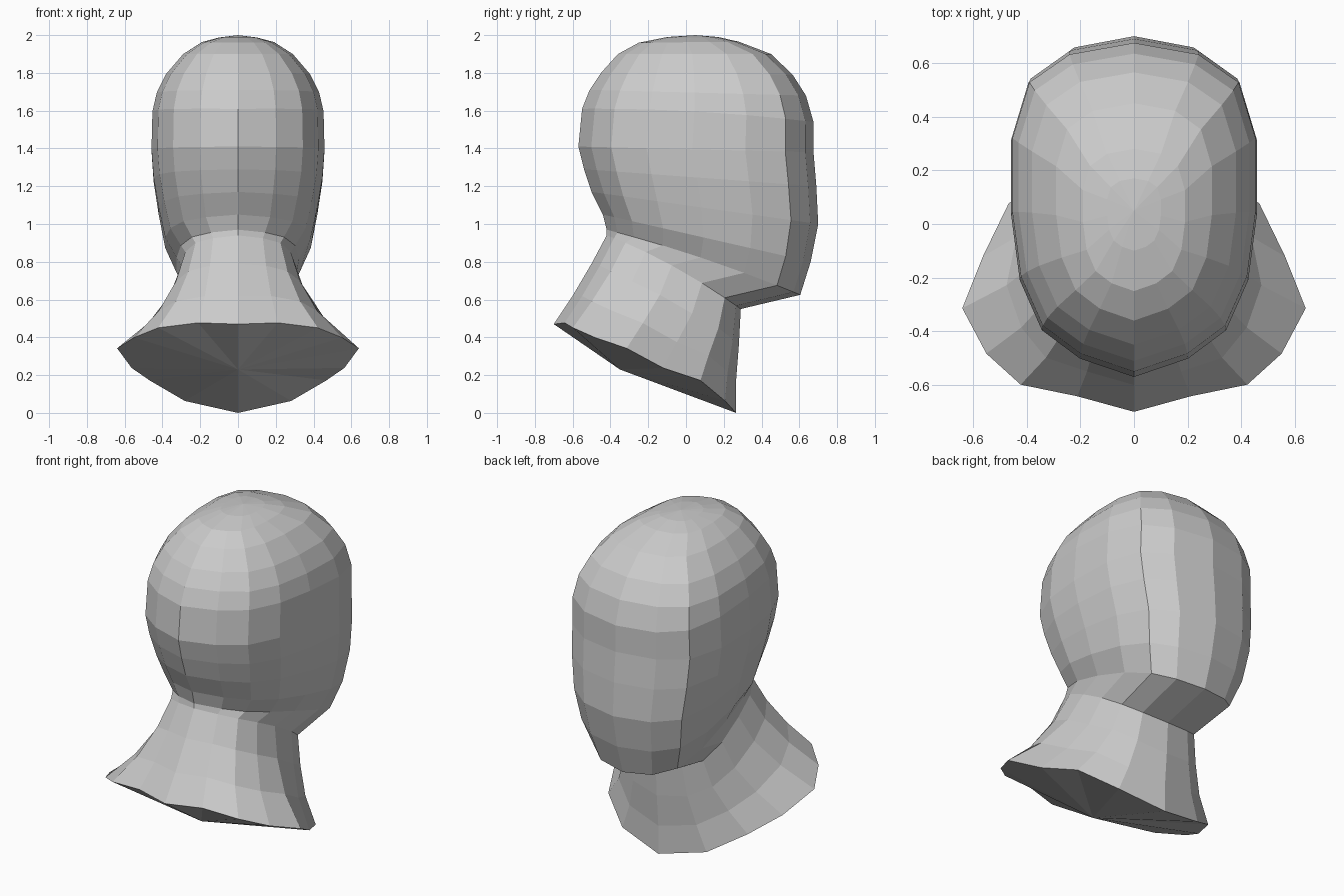
import bpy, bmesh

# Half cross-sections from back centre to front centre, unit size
# SKULL: (x, y); COLLAR: (x, y, rise in z)
SKULL = [(0, -1), (.44, -.89), (.75, -.72), (.93, -.42), (1, -.03),
         (1, .42), (.86, .76), (.53, .93), (0, 1)]
COLLAR = [(0, -1, 0), (.33, -.88, .035), (.66, -.79, .03), (.86, -.55, .035),
          (1, -.2, .06), (.88, .2, .05), (.73, .61, .08), (.44, .88, .035),
          (0, 1, 0)]

# Rings: back (y, z), front (y, z), half width, collar blend, side lift
RINGS = [
    (-.10, 1.99, .17, 1.99, .10, 0, -.003),
    (-.25, 1.96, .28, 1.965, .19, 0, 0),
    (-.36, 1.90, .45, 1.90, .29, 0, 0),
    (-.45, 1.80, .565, 1.79, .38, 0, 0),
    (-.51, 1.71, .635, 1.68, .43, 0, 0),
    (-.55, 1.61, .675, 1.54, .453, 0, .02),
    (-.57, 1.41, .675, 1.38, .458, 0, 0),
    (-.54, 1.29, .69, 1.20, .447, 0, 0),
    (-.50, 1.17, .70, 1.00, .42, 0, 0),
    (-.44, 1.05, .66, .80, .385, 0, 0),
    (-.42, .97, .605, .625, .325, 0, .02),   # jaw and chin
    (-.42, .94, .29, .55, .30, 0, .03),      # top of neck
    (-.50, .79, .28, .36, .36, .25, .02),    # upper neck
    (-.60, .62, .265, .17, .475, .65, .01),  # lower neck
    (-.70, .47, .265, .0, .64, 1, 0),        # shoulder rim
]


def ring_points(yb, zb, yf, zf, hw, blend, lift):
    half = []
    for (sx, sv), (cx, cv, rise) in zip(SKULL, COLLAR):
        u, v = sx + (cx - sx) * blend, sv + (cv - sv) * blend
        t = (v + 1) / 2
        half.append((u * hw, yb + (yf - yb) * t,
                     zb + (zf - zb) * t + lift * (1 - v * v) + rise * blend))
    return half + [(-x, y, z) for x, y, z in half[-2:0:-1]]


# Head, neck and shoulder rim as one lofted skin
bm = bmesh.new()
loops = [[bm.verts.new(p) for p in ring_points(*r)] for r in RINGS]
n = len(loops[0])
for a, b in zip(loops, loops[1:]):
    for i in range(n):
        j = (i + 1) % n
        bm.faces.new((a[i], a[j], b[j], b[i]))

# Crown and bulging underside
for loop, tip in ((loops[0], (0, .05, 2.0)), (loops[-1], (0, -.35, .23))):
    centre = bm.verts.new(tip)
    for i in range(n):
        bm.faces.new((loop[i], loop[(i + 1) % n], centre))

bmesh.ops.recalc_face_normals(bm, faces=bm.faces)
mesh = bpy.data.meshes.new("head_and_neck")
bm.to_mesh(mesh)
bm.free()
bpy.context.collection.objects.link(bpy.data.objects.new("head_and_neck", mesh))
